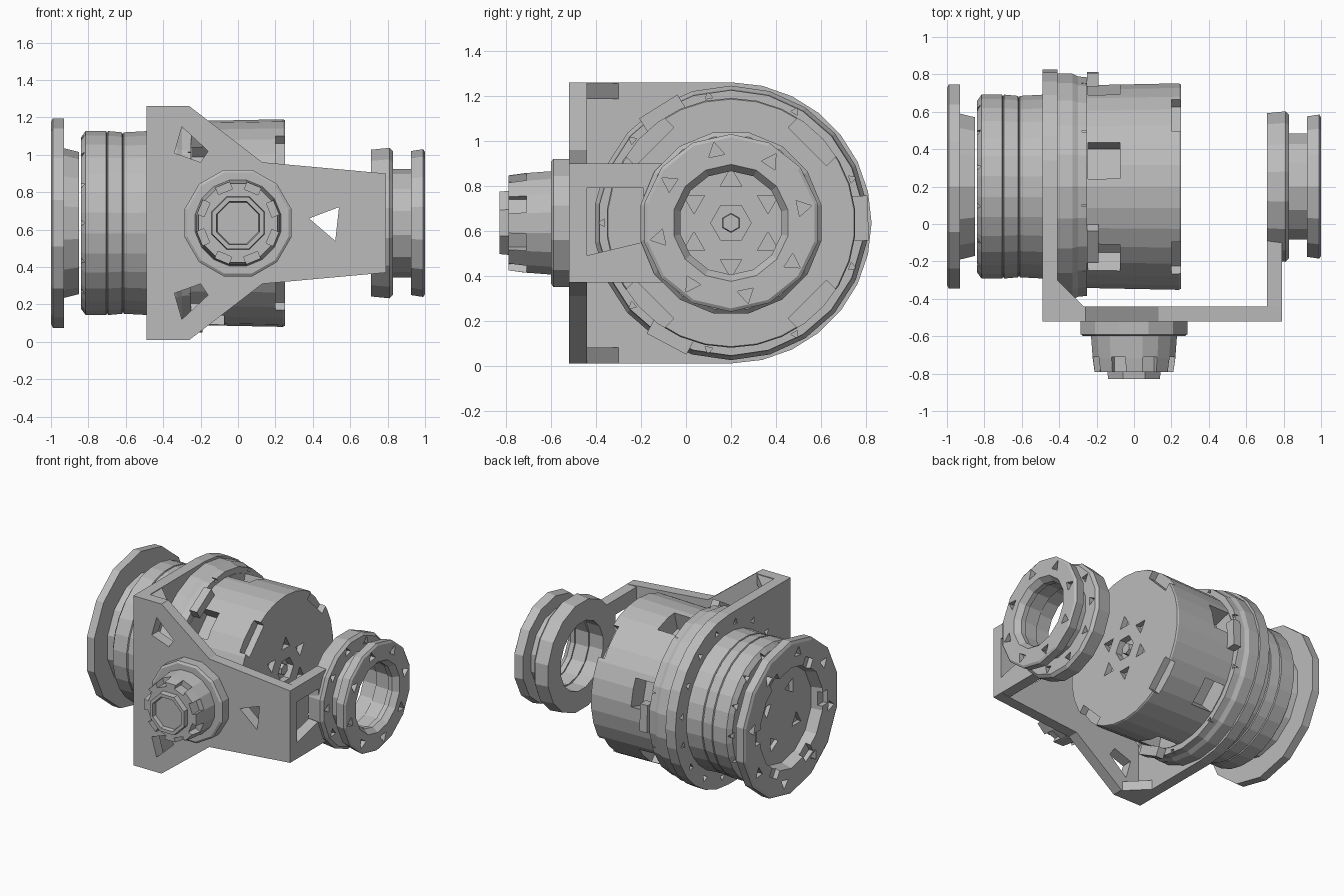
import bpy, bmesh
from math import sin, cos, pi, radians
from mathutils import Matrix, Vector

if "Cube" in bpy.data.objects:
    bpy.data.objects.remove(bpy.data.objects["Cube"])

CY, CZ = 0.2, 0.635          # main shaft axis runs along x through here
grey = bpy.data.materials.new("machined_grey")
grey.use_nodes = True
colour = (0.5, 0.5, 0.5, 1)
grey.diffuse_color = colour
grey.node_tree.nodes["Principled BSDF"].inputs["Base Color"].default_value = colour


def finish(name, bm):
    bmesh.ops.recalc_face_normals(bm, faces=bm.faces)
    mesh = bpy.data.meshes.new(name)
    bm.to_mesh(mesh)
    bm.free()
    mesh.materials.append(grey)
    obj = bpy.data.objects.new(name, mesh)
    bpy.context.collection.objects.link(obj)
    return obj


def shaft(d, r, a):
    return (d, CY + r * cos(a), CZ + r * sin(a))


def knob_axis(d, r, a):
    return (r * cos(a), d, CZ + r * sin(a))


def lathe(name, profile, sides, place=shaft, ring=False):
    """Turn (distance, radius) points; ring closes the profile, else ends are capped."""
    bm = bmesh.new()
    loops = [[bm.verts.new(place(d, r, 2 * pi * (i + 0.5) / sides)) for i in range(sides)]
             for d, r in profile]
    pairs = list(zip(loops, loops[1:]))
    if ring:
        pairs.append((loops[-1], loops[0]))
    else:
        bm.faces.new(loops[0])
        bm.faces.new(loops[-1])
    for p, q in pairs:
        for i in range(sides):
            j = (i + 1) % sides
            bm.faces.new((p[i], p[j], q[j], q[i]))
    return finish(name, bm)


def prism(name, outline, start, end, place):
    bm = bmesh.new()
    a, b = ([bm.verts.new(place(u, v, d)) for u, v in outline] for d in (start, end))
    bm.faces.new(a)
    bm.faces.new(b)
    for i in range(len(a)):
        j = (i + 1) % len(a)
        bm.faces.new((a[i], a[j], b[j], b[i]))
    return finish(name, bm)


def along_x(u, v, d):
    return (d, u, v)


def along_y(u, v, d):
    return (u, d, v)


def along_z(u, v, d):
    return (u, v, d)


def add_box(bm, x, radius, angle, size):
    """Box on the shaft circle; size is (x, radial, tangential)."""
    m = (Matrix.Translation(shaft(x, radius, angle)) @ Matrix.Rotation(angle, 4, 'X')
         @ Matrix.Diagonal(Vector(size)).to_4x4())
    bmesh.ops.create_cube(bm, size=1, matrix=m)


def add_pit(bm, x, radius, angle, width, depth, sides=3):
    m = Matrix.Translation(shaft(x, radius, angle)) @ Matrix.Rotation(angle, 4, 'X') @ Matrix.Rotation(pi / 2, 4, 'Y')
    bmesh.ops.create_cone(bm, cap_ends=True, segments=sides, radius1=width,
                          radius2=width, depth=depth, matrix=m)


def cut(obj, cutter):
    """Apply a boolean difference and discard the cutter."""
    cutter.hide_render = True
    mod = obj.modifiers.new("cut", 'BOOLEAN')
    mod.object, mod.solver = cutter, 'EXACT'
    bpy.context.view_layer.update()
    result = bpy.data.meshes.new_from_object(
        obj.evaluated_get(bpy.context.evaluated_depsgraph_get()))
    obj.modifiers.clear()
    obj.data = result
    bpy.data.objects.remove(cutter)


def around(count, offset=0):
    return [radians(offset) + 2 * pi * i / count for i in range(count)]


# Output flange: rim, hub neck and a recessed outer face with bolt pits
flange = lathe("output_flange", [(-0.85, 0.38), (-0.93, 0.4), (-0.93, 0.56), (-0.99, 0.56),
                                 (-1, 0.54), (-1, 0.37), (-0.92, 0.35)], 14)
bm = bmesh.new()
for a in around(8, 10):
    add_pit(bm, -1, 0.46, a, 0.045, 0.1)
for a in around(4, 30):
    add_pit(bm, -0.92, 0.2, a, 0.06, 0.06)
for a in around(6):
    add_box(bm, -1, 0.38, a, (0.07, 0.08, 0.1))
cut(flange, finish("flange_pits", bm))

# Gearbox drum with grooves
drum = lathe("gear_drum", [(-0.84, 0.42), (-0.84, 0.46), (-0.815, 0.495), (-0.705, 0.495),
                           (-0.70, 0.485), (-0.695, 0.495), (-0.62, 0.488), (-0.615, 0.478),
                           (-0.61, 0.488), (-0.48, 0.495)], 28)
bm = bmesh.new()
for a in around(14):
    add_pit(bm, -0.84, 0.455, a, 0.03, 0.06)
cut(drum, finish("drum_pits", bm))

# Upright side plate: square at the front, round at the back
arc = [(CY + 0.625 * cos(t), CZ + 0.625 * sin(t))
       for t in (radians(-90 + 180 * i / 14) for i in range(15))]
plate = prism("side_plate", [(-0.52, 1.26), (-0.52, 0.01)] + arc, -0.49, -0.41, along_x)
bm = bmesh.new()
for a in around(16, 8):
    add_pit(bm, -0.49, 0.55, a, 0.028, 0.06)
cut(plate, finish("plate_pits", bm))

# Motor mounting ring and pads
ring = lathe("motor_ring", [(-0.42, 0.61), (-0.33, 0.61), (-0.30, 0.595), (-0.25, 0.59)], 22)
bm = bmesh.new()
for a in around(9, 20):
    add_pit(bm, -0.25, 0.572, a, 0.02, 0.06)
cut(ring, finish("ring_pits", bm))
bm = bmesh.new()
for a in around(3, 2):
    add_box(bm, -0.22, 0.575, a, (0.06, 0.07, 0.2))
finish("ring_pads", bm)

# Motor can with side windows, rim notches and end-face vents
motor = lathe("motor_can", [(-0.26, 0.545), (0.24, 0.555), (0.25, 0.55)], 30)
bm = bmesh.new()
for a in around(6, 15):
    add_box(bm, -0.16, 0.52, a, (0.17, 0.24, 0.2))
for a in around(4, 45):
    add_box(bm, 0.235, 0.53, a, (0.07, 0.1, 0.24))
for a in around(6, 30):
    add_pit(bm, 0.25, 0.19, a, 0.055, 0.08)
add_pit(bm, 0.25, 0, 0, 0.09, 0.1, 6)
cut(motor, finish("motor_openings", bm))
lathe("shaft_end", [(0.18, 0.045), (0.24, 0.04)], 6)

# Front plate of the bracket with triangular holes
half = [(-0.49, 0.625), (-0.26, 0.625), (0.13, 0.325), (0.79, 0.265)]
outline = [(x, CZ + h) for x, h in half] + [(x, CZ - h) for x, h in reversed(half)]
front = prism("front_plate", outline, -0.52, -0.44, along_y)
upper = [(-0.34, 1.01), (-0.3, 1.15), (-0.16, 1.02), (-0.2, 0.96)]
for tri in (upper, [(x, 2 * CZ - z) for x, z in upper], [(0.38, 0.66), (0.54, 0.72), (0.52, 0.54)]):
    cut(front, prism("hole", tri, -0.6, -0.4, along_y))

# Corner gussets between the two plates
for name, low in (("upper_gusset", 1.185), ("lower_gusset", 0.01)):
    prism(name, [(-0.42, -0.29), (-0.42, -0.45), (-0.26, -0.45)], low, low + 0.07, along_z)

# Support arm with a window, ending at the idler ring
arm = prism("support_arm", [(-0.52, 0.37), (-0.08, 0.37), (-0.08, 0.9), (-0.52, 0.9)],
            0.71, 0.79, along_x)
cut(arm, prism("arm_window", [(-0.44, 0.49), (-0.19, 0.55), (-0.19, 0.79), (-0.44, 0.79)],
               0.6, 0.9, along_x))

# Idler bearing: housing, neck and outer flange around an open bore
housing = lathe("idler_housing", [(0.71, 0.4), (0.81, 0.41), (0.83, 0.39), (0.83, 0.25),
                                  (0.71, 0.25)], 16, ring=True)
bm = bmesh.new()
for a in around(10):
    add_pit(bm, 0.83, 0.345, a, 0.035, 0.06)
cut(housing, finish("housing_pits", bm))
lathe("idler_neck", [(0.82, 0.29), (0.93, 0.29), (0.93, 0.24), (0.82, 0.24)], 14, ring=True)
idler = lathe("idler_flange", [(0.925, 0.385), (0.99, 0.395), (1, 0.38), (1, 0.26),
                               (0.96, 0.23), (0.925, 0.23)], 14, ring=True)
bm = bmesh.new()
for a in around(8, 12):
    add_pit(bm, 1, 0.325, a, 0.042, 0.07)
cut(idler, finish("idler_pits", bm))

# Front knob: washer, tapered body with gripping notches, and a cap
lathe("knob_washer", [(-0.51, 0.295), (-0.59, 0.295), (-0.6, 0.28)], 12, knob_axis)
body = lathe("knob_body", [(-0.59, 0.235), (-0.72, 0.225), (-0.79, 0.215)], 16, knob_axis)
bm = bmesh.new()
for a in around(8, 22):
    m = (Matrix.Translation(knob_axis(-0.76, 0.225, a)) @ Matrix.Rotation(-a, 4, 'Y')
         @ Matrix.Diagonal((0.09, 0.1, 0.08, 1)))
    bmesh.ops.create_cube(bm, size=1, matrix=m)
cut(body, finish("knob_notches", bm))
lathe("knob_cap", [(-0.78, 0.155), (-0.83, 0.15), (-0.83, 0.125), (-0.8, 0.12)], 8, knob_axis)
